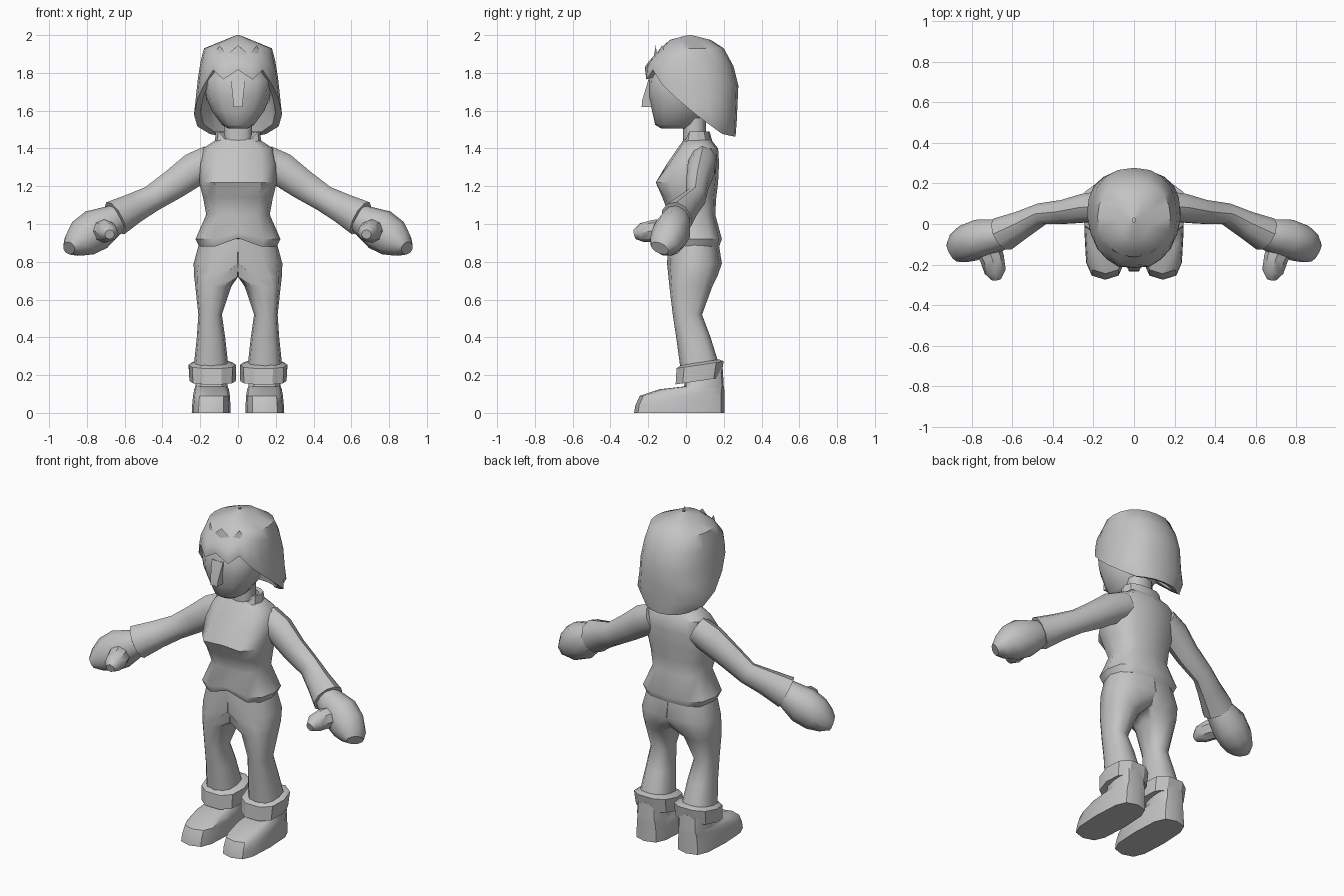
import bpy, bmesh, math
from mathutils import Vector

if "Cube" in bpy.data.objects:
    bpy.data.objects.remove(bpy.data.objects["Cube"])

grey = bpy.data.materials.new("plain grey")
grey.diffuse_color = (0.55, 0.55, 0.55, 1)
grey.use_nodes = True
grey.node_tree.nodes["Principled BSDF"].inputs["Base Color"].default_value = grey.diffuse_color


def interp(table, t):
    """Piecewise linear lookup; every row is (key, value, value, ...)."""
    if t <= table[0][0]:
        return table[0][1:]
    for a, b in zip(table, table[1:]):
        if t <= b[0]:
            f = (t - a[0]) / (b[0] - a[0])
            return tuple(p + (q - p) * f for p, q in zip(a[1:], b[1:]))
    return table[-1][1:]


def loft(name, rows, mirror=False, caps=True, angle=40):
    """Skin a list of closed rings; mirrored parts lose their wall at x = 0."""
    bm = bmesh.new()
    rings = [[bm.verts.new(p) for p in row] for row in rows]
    n = len(rings[0])
    for a, b in zip(rings, rings[1:]):
        for i in range(n):
            j = (i + 1) % n
            bm.faces.new((a[i], a[j], b[j], b[i]))
    if caps:
        bm.faces.new(rings[0])
        bm.faces.new(rings[-1])
    bmesh.ops.recalc_face_normals(bm, faces=bm.faces)
    if mirror:
        wall = [f for f in bm.faces if all(abs(v.co.x) < 1e-5 for v in f.verts)]
        bmesh.ops.delete(bm, geom=wall, context='FACES')
    bmesh.ops.remove_doubles(bm, verts=bm.verts, dist=1e-5)
    mesh = bpy.data.meshes.new(name)
    bm.to_mesh(mesh)
    bm.free()
    mesh.materials.append(grey)
    obj = bpy.data.objects.new(name, mesh)
    bpy.context.collection.objects.link(obj)
    bpy.ops.object.select_all(action='DESELECT')
    obj.select_set(True)
    bpy.context.view_layer.objects.active = obj
    bpy.ops.object.shade_smooth_by_angle(angle=math.radians(angle))
    if mirror:
        obj.modifiers.new("Mirror", 'MIRROR')
    return obj


def ring(z, x0, x1, yf, yb, n=12, p=0.8, tilt=0.0, half=False):
    """Rounded ring at height z, from x0 to x1 and from front yf to back yb."""
    out = []
    for i in range(n):
        a = 2 * math.pi * i / n
        c, s = round(math.cos(a), 6), round(math.sin(a), 6)
        x = (x0 + x1) / 2 + (x1 - x0) / 2 * math.copysign(abs(c) ** p, c)
        y = (yf + yb) / 2 + (yb - yf) / 2 * math.copysign(abs(s) ** p, s)
        out.append(Vector((max(x, 0) if half else x, y, z + tilt * (y - yf))))
    return out


def tube(name, pts, side=(0, 1, 0), n=10):
    """Mirrored limb along a path of (centre, radius across, radius along side)."""
    rows = []
    for k, (c, ru, rv) in enumerate(pts):
        t = Vector(pts[min(k + 1, len(pts) - 1)][0]) - Vector(pts[max(k - 1, 0)][0])
        t.normalize()
        v = Vector(side)
        v = (v - t * v.dot(t)).normalized()
        u = t.cross(v)
        rows.append([Vector(c) + u * ru * math.cos(2 * math.pi * i / n)
                     + v * rv * math.sin(2 * math.pi * i / n) for i in range(n)])
    return loft(name, rows, mirror=True)


# Jacket body, with a notched hem and a shaped chest
body = [(0.88, 0.205, -0.105, 0.175), (0.92, 0.225, -0.12, 0.19),
        (1.05, 0.168, -0.09, 0.155), (1.14, 0.185, -0.125, 0.16),
        (1.22, 0.205, -0.148, 0.17), (1.32, 0.205, -0.10, 0.175),
        (1.40, 0.185, -0.045, 0.17), (1.45, 0.11, -0.01, 0.13)]
rows = [ring(z, -r, r, f, b, p=0.72) for z, r, f, b in body]
rows[0][9].z, rows[1][9].z = 0.925, 0.955
for i in (8, 10):
    rows[4][i].y = -0.16
loft("jacket", rows)

# Collar, lower at the throat
rows = []
for z, r, f, b, drop in [(1.40, 0.125, -0.035, 0.15, 0.0), (1.49, 0.118, -0.01, 0.125, 0.07),
                         (1.485, 0.095, 0.01, 0.105, 0.06), (1.41, 0.085, 0.01, 0.10, 0.0)]:
    row = ring(z, -r, r, f, b)
    for i, k in ((8, 0.6), (9, 1.0), (10, 0.6)):
        row[i].z -= drop * k
    rows.append(row)
loft("collar", rows, caps=False, angle=30)
loft("neck", [ring(z, -0.075, 0.075, -0.015, 0.105) for z in (1.40, 1.56)])

# Trousers: each half narrows from the hips into one leg
legs = [(0.92, -0.20, 0.20, -0.095, 0.17), (0.79, -0.23, 0.235, -0.10, 0.19),
        (0.72, -0.06, 0.232, -0.093, 0.165), (0.67, 0.035, 0.226, -0.088, 0.14),
        (0.52, 0.085, 0.21, -0.07, 0.085), (0.40, 0.068, 0.218, -0.052, 0.13),
        (0.24, 0.05, 0.235, -0.03, 0.18)]
loft("trousers", [ring(*r, half=True) for r in legs], mirror=True, angle=50)

# Trouser cuffs, tilted up toward the heel
cuff = [(0.16, 0.04, 0.235, -0.03, 0.175), (0.15, 0.012, 0.257, -0.06, 0.19),
        (0.235, 0.01, 0.262, -0.055, 0.205), (0.252, 0.045, 0.235, -0.03, 0.18)]
loft("trouser_cuffs", [ring(*r, n=10, tilt=0.15) for r in cuff], mirror=True, angle=30)

# Boots
boot = [(0.0, 0.04, 0.245, -0.275, 0.205), (0.04, 0.04, 0.243, -0.268, 0.205),
        (0.09, 0.043, 0.238, -0.245, 0.204), (0.125, 0.048, 0.232, -0.14, 0.203),
        (0.14, 0.055, 0.226, -0.01, 0.20), (0.23, 0.06, 0.222, 0.0, 0.195)]
loft("boots", [ring(*r, p=0.62) for r in boot], mirror=True)

# Sleeves, hands and thumbs
tube("sleeves", [((0.14, 0.09, 1.335), 0.085, 0.075), ((0.23, 0.08, 1.29), 0.09, 0.075),
                 ((0.34, 0.06, 1.21), 0.08, 0.062), ((0.455, 0.05, 1.135), 0.07, 0.055),
                 ((0.55, 0.0, 1.085), 0.08, 0.068), ((0.65, -0.05, 1.03), 0.097, 0.088)])
tube("hands", [((0.635, -0.05, 1.035), 0.075, 0.07), ((0.67, -0.055, 1.015), 0.085, 0.082),
               ((0.75, -0.07, 0.97), 0.112, 0.098), ((0.82, -0.095, 0.925), 0.103, 0.095),
               ((0.868, -0.12, 0.89), 0.07, 0.08), ((0.895, -0.14, 0.872), 0.035, 0.055)])
tube("thumbs", [((0.735, -0.09, 0.965), 0.065, 0.065), ((0.70, -0.17, 0.962), 0.06, 0.06),
                ((0.685, -0.235, 0.955), 0.053, 0.05), ((0.68, -0.272, 0.945), 0.026, 0.026)],
     side=(0, 0, 1), n=8)

# Face
face = [(1.505, 0.05, -0.13, 0.03), (1.525, 0.085, -0.163, 0.06),
        (1.60, 0.14, -0.18, 0.10), (1.67, 0.168, -0.198, 0.12),
        (1.76, 0.178, -0.20, 0.12), (1.86, 0.15, -0.15, 0.12)]
loft("face", [ring(z, -r, r, f, b, p=0.85) for z, r, f, b in face], angle=50)

# Nose: a wedge that is narrow and deep at the tip
nose = [(1.62, -0.024, 0.024, -0.235), (1.655, -0.026, 0.026, -0.232),
        (1.76, -0.038, 0.038, -0.2)]
loft("nose", [[Vector(p) for p in ((a, y, z), (b, y, z), (b, -0.16, z), (a, -0.16, z))]
              for z, a, b, y in nose], angle=20)

# Bobbed hair: columns run from the crown to a cut line that depends on direction
shape = [(1.46, 0.16, -0.10, 0.262), (1.53, 0.24, -0.14, 0.268), (1.62, 0.228, -0.19, 0.272),
         (1.75, 0.215, -0.222, 0.278), (1.84, 0.203, -0.215, 0.25), (1.93, 0.18, -0.135, 0.2),
         (1.975, 0.07, -0.085, 0.13), (2.0, 0.008, 0.01, 0.03)]
cut = [(-0.7, 1.765), (0.0, 1.58), (0.25, 1.525), (0.6, 1.475), (1.0, 1.462)]
N = 20


def hair_point(i, f, scale=1.0, lift=0.0, top=1.93):
    a = 2 * math.pi * i / N
    c, s = math.cos(a), math.sin(a)
    low = interp(cut, s)[0]
    if s < -0.7:
        low += 0.05 * (i % 2)  # jagged fringe
    z = top - f * (top - low)
    r, yf, yb = interp(shape, z)
    mid = (yf + yb) / 2
    x = r * math.copysign(abs(c) ** 0.85, c)
    y = (yb - yf) / 2 * math.copysign(abs(s) ** 0.9, s)
    return Vector((x * scale, mid + y * scale, z + lift))


rows = [[hair_point(i, 0, top=z) for i in range(N)] for z in (2.0, 1.975)]
rows += [[hair_point(i, f) for i in range(N)] for f in (0, 0.2, 0.42, 0.64, 0.83, 1)]
rows.append([hair_point(i, 1, 0.85, 0.012) for i in range(N)])
rows.append([hair_point(i, 1, 0.76, 0.13) for i in range(N)])
hair = loft("hair", rows, angle=45, caps=False)
